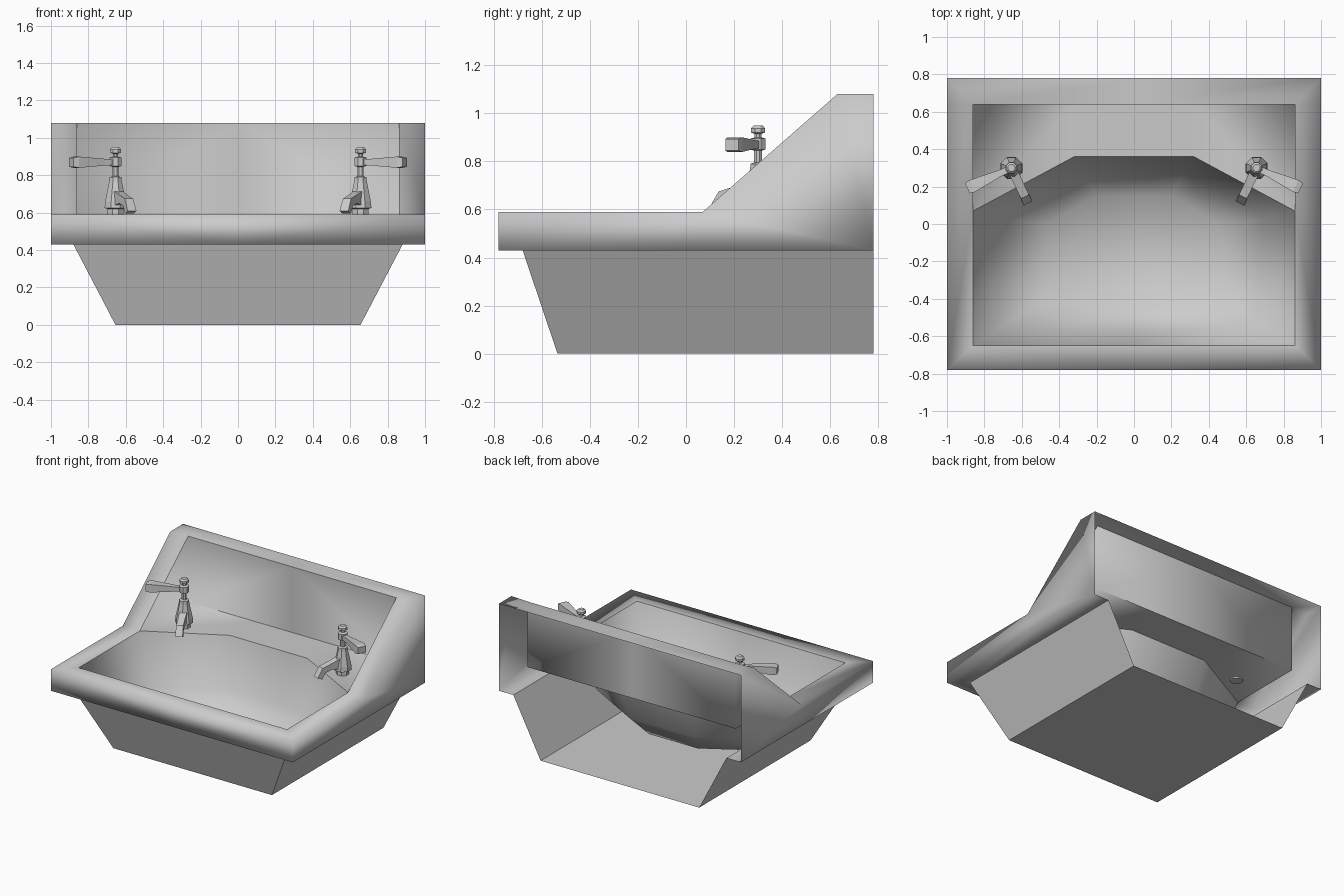
import bpy, bmesh, math
from mathutils import Vector

if "Cube" in bpy.data.objects:
    bpy.data.objects.remove(bpy.data.objects["Cube"])


def new_object(name, bm, smooth):
    for f in bm.faces:
        f.smooth = smooth
    me = bpy.data.meshes.new(name)
    bm.to_mesh(me)
    bm.free()
    ob = bpy.data.objects.new(name, me)
    bpy.context.collection.objects.link(ob)
    return ob


def vert_cache(bm):
    cache = {}

    def get(p):
        k = tuple(round(c, 4) for c in p)
        if k not in cache:
            cache[k] = bm.verts.new(k)
        return cache[k]
    return get


def add_mirror(ob):
    m = ob.modifiers.new("mirror", 'MIRROR')
    m.use_clip = True
    m.merge_threshold = 0.0005


# Basin: rim, splashback, tap ledge and bowl (right half, mirrored, open at the back)
bm = bmesh.new()
vert = vert_cache(bm)


def face(*pts):
    return bm.faces.new([vert(p) for p in pts])


RIM, LOW, TOP = 0.59, 0.43, 1.08
A, B, C = (1, -.78, LOW), (1, -.78, RIM), (1, .07, RIM)
D, E, F = (1, .63, TOP), (1, .78, TOP), (1, .78, LOW)
K = (1, .07, LOW)
fi, si = (.86, -.65, RIM), (.86, .07, RIM)
wt, wb = (.86, .64, TOP), (.86, .64, RIM)
ap_f, ap_b = (.88, -.68, LOW), (.88, .78, LOW)

face(A, B, C, K)                                              # outer side
face(K, C, D, E, F)
face((0, -.78, LOW), A, B, (0, -.78, RIM))                    # rim front
face((0, -.78, RIM), B, fi, (0, -.65, RIM))                   # rim top
face(B, C, si, fi)
face(C, D, wt, si)
face(D, E, (0, .78, TOP), (0, .64, TOP), wt)
face(A, (0, -.78, LOW), (0, -.68, LOW), ap_f)                 # rim underside
face(A, K, F, ap_b, ap_f)
face((0, .64, TOP), wt, wb, (0, .64, RIM))                    # splashback
face(si, wt, wb)                                              # cheek
face((0, .64, RIM), (.32, .64, RIM), (.32, .36, RIM), (0, .36, RIM))   # ledge
face((.32, .64, RIM), wb, si, (.32, .36, RIM))

# bowl rings from the rim down to the floor
rings = [
    (RIM, [(0, .36), (.32, .36), (.86, .07), (.86, -.65), (0, -.65)]),
    (.23, [(0, .28), (.27, .28), (.72, .03), (.72, -.56), (0, -.57)]),
    (.08, [(0, .15), (.20, .15), (.46, .0), (.50, -.42), (0, -.45)]),
]
loops = [[(x, y, z) for x, y in pts] for z, pts in rings]
for a, b in zip(loops, loops[1:]):
    for i in range(len(a) - 1):
        face(a[i], a[i + 1], b[i + 1], b[i])
floor = face(*loops[-1])

hole = {vert(p) for p in loops[0]} | {vert(wt), vert((0, .64, TOP))}
bmesh.ops.remove_doubles(bm, verts=bm.verts[:], dist=1e-5)
bmesh.ops.recalc_face_normals(bm, faces=bm.faces[:])
floor.normal_update()
if floor.normal.z < 0:
    bmesh.ops.reverse_faces(bm, faces=bm.faces[:])
for e in bm.edges:
    if all(v in hole for v in e.verts):
        e.smooth = False
add_mirror(new_object("basin", bm, True))

# Tapered apron below the rim, open at the back
bm = bmesh.new()
vert = vert_cache(bm)
g, h = (.655, -.535, 0), (.655, .78, 0)
face((0, -.68, LOW), (0, -.535, 0), g, ap_f)
face(ap_f, g, h, ap_b)
face((0, -.535, 0), (0, .78, 0), h, g)
bmesh.ops.recalc_face_normals(bm, faces=bm.faces[:])
bm.faces.ensure_lookup_table()
if bm.faces[2].normal.z > 0:
    bmesh.ops.reverse_faces(bm, faces=bm.faces[:])
add_mirror(new_object("apron", bm, False))


# Taps
def lathe(bm, profile, n=8):
    prev = None
    for r, z in profile:
        ring = [bm.verts.new((r * math.cos(2 * math.pi * (i + .5) / n),
                              r * math.sin(2 * math.pi * (i + .5) / n), z)) for i in range(n)]
        if prev:
            for i in range(n):
                bm.faces.new((prev[i], prev[(i + 1) % n], ring[(i + 1) % n], ring[i]))
        else:
            bm.faces.new(ring[::-1])
        prev = ring
    bm.faces.new(prev)


def sweep(bm, direction, sections):
    """Box sections (distance, z_low, z_high, half_width, lower_shift) along a heading."""
    d = Vector(direction).normalized()
    side = Vector((-d.y, d.x, 0))
    prev = None
    for dist, z0, z1, w, shift in sections:
        lo, hi = d * (dist - shift), d * dist
        ring = [bm.verts.new(p) for p in (
            lo - side * w + Vector((0, 0, z0)), lo + side * w + Vector((0, 0, z0)),
            hi + side * w + Vector((0, 0, z1)), hi - side * w + Vector((0, 0, z1)))]
        if prev:
            for i in range(4):
                bm.faces.new((prev[i], prev[(i + 1) % 4], ring[(i + 1) % 4], ring[i]))
        else:
            bm.faces.new(ring[::-1])
        prev = ring
    bm.faces.new(prev)


def tap_part(name, side, build):
    bm = bmesh.new()
    build(bm)
    bmesh.ops.recalc_face_normals(bm, faces=bm.faces[:])
    bmesh.ops.translate(bm, verts=bm.verts[:], vec=(side * .655, .30, 0))
    new_object(name, bm, False)


body = [(.045, .58), (.045, .62), (.063, .625), (.06, .66), (.036, .77), (.034, .79),
        (.018, .795), (.018, .845), (.034, .85), (.034, .895), (.015, .90), (.015, .915),
        (.032, .92), (.032, .938), (.02, .95)]
spout = [(.02, .635, .72, .026, 0), (.10, .65, .695, .024, 0),
         (.17, .635, .675, .024, .02), (.21, .595, .61, .026, .035)]
lever = [(.02, .855, .885, .016, 0), (.07, .852, .888, .018, 0),
         (.23, .84, .9, .035, 0), (.26, .845, .893, .03, 0)]
for label, s in (("left", -1), ("right", 1)):
    tap_part(label + "_tap_body", s, lambda b: lathe(b, body))
    tap_part(label + "_tap_spout", s, lambda b: sweep(b, (-s * .42, -.9, 0), spout))
    tap_part(label + "_tap_lever", s, lambda b: sweep(b, (s * .91, -.42, 0), lever))
